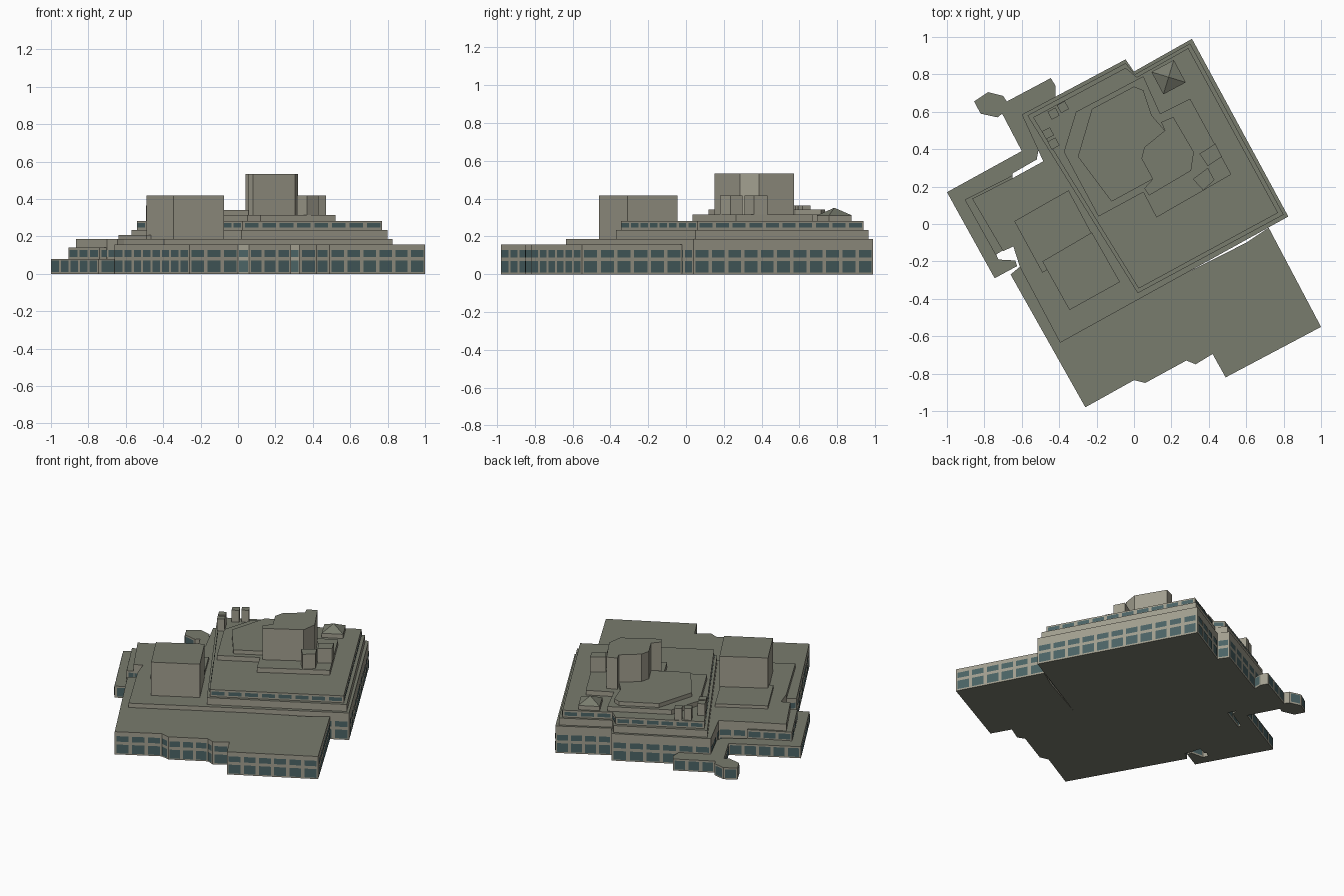
import bpy
import bmesh
from mathutils import Vector

default_cube = bpy.data.objects.get("Cube")
if default_cube:
    bpy.data.objects.remove(default_cube, do_unlink=True)


def make_material(name, colour):
    material = bpy.data.materials.new(name)
    material.use_nodes = True
    material.diffuse_color = (*colour, 1)
    shader = next(n for n in material.node_tree.nodes if n.type == "BSDF_PRINCIPLED")
    shader.inputs["Base Color"].default_value = (*colour, 1)
    return material


WALL, ROOF, GLASS = range(3)
MATERIALS = [
    make_material("warm stone wall", (0.36, 0.345, 0.275)),
    make_material("grey green roof", (0.19, 0.2, 0.155)),
    make_material("teal window glass", (0.07, 0.125, 0.13)),
]

# Window rows as (sill, head) heights
GROUND_ROW, UPPER_ROW, ATTIC_ROW = (0.01, 0.07), (0.09, 0.128), (0.247, 0.272)


def finish(name, bm):
    mesh = bpy.data.meshes.new(name)
    bm.to_mesh(mesh)
    bm.free()
    for material in MATERIALS:
        mesh.materials.append(material)
    building_part = bpy.data.objects.new(name, mesh)
    bpy.context.collection.objects.link(building_part)


def counter_clockwise(outline):
    pairs = zip(outline, outline[1:] + outline[:1])
    area = sum(a[0] * b[1] - b[0] * a[1] for a, b in pairs)
    return outline if area > 0 else outline[::-1]


def add_windows(bm, outline, rows, pitch=0.1, fill=0.78):
    """Lay evenly spaced glass panes just proud of every wall."""
    for start, end in zip(outline, outline[1:] + outline[:1]):
        a, b = Vector((*start, 0)), Vector((*end, 0))
        length = (b - a).length
        if length < 0.05:
            continue
        along = (b - a).normalized()
        outward = Vector((along.y, -along.x, 0)) * 0.003
        count = max(1, round(length / pitch))
        bay = length / count
        for i in range(count):
            middle = a + along * bay * (i + 0.5) + outward
            half = along * bay * fill / 2
            for sill, head in rows:
                low, high = Vector((0, 0, sill)), Vector((0, 0, head))
                corners = (middle - half + low, middle + half + low,
                           middle + half + high, middle - half + high)
                pane = bm.faces.new([bm.verts.new(c) for c in corners])
                pane.material_index = GLASS


def block(name, outline, bottom, top, rows=()):
    """Extrude a plan outline, with roof colour on level faces."""
    outline = counter_clockwise(outline)
    bm = bmesh.new()
    base = bm.faces.new([bm.verts.new((x, y, bottom)) for x, y in outline])
    result = bmesh.ops.extrude_face_region(bm, geom=[base], use_keep_orig=True)
    lifted = [v for v in result["geom"] if isinstance(v, bmesh.types.BMVert)]
    bmesh.ops.translate(bm, verts=lifted, vec=(0, 0, top - bottom))
    bmesh.ops.recalc_face_normals(bm, faces=bm.faces)
    for face in bm.faces:
        face.material_index = ROOF if abs(face.normal.z) > 0.5 else WALL
    add_windows(bm, outline, rows)
    finish(name, bm)


# Front podium with its stepped facade
block("front_podium", [
    (-0.26, -0.98), (0, -0.835), (0.06, -0.85), (0.28, -0.73), (0.33, -0.75),
    (0.42, -0.695), (0.49, -0.82), (1, -0.55), (0.72, -0.02), (0.6, -0.1),
    (-0.39, -0.6), (-0.6, -0.22), (-0.66, -0.27)],
    0, 0.157, (GROUND_ROW, UPPER_ROW))

# Main two-storey body with the left wing
block("main_body", [
    (-0.395, -0.635), (0.825, 0.04), (0.31, 0.99), (0, 0.815), (-0.045, 0.88),
    (-0.6, 0.585), (-0.485, 0.335), (-0.64, 0.25), (-0.865, 0.135),
    (-0.7, -0.145), (-0.645, -0.12), (-0.61, -0.23)],
    0, 0.187, (GROUND_ROW, UPPER_ROW))

# Single-storey terrace, covered way and many-sided pavilion
block("side_terrace_and_pavilion", [
    (-0.66, -0.1), (-0.65, 0.27), (-0.52, 0.345), (-0.51, 0.4), (-0.45, 0.6),
    (-0.42, 0.665), (-0.42, 0.74), (-0.445, 0.78), (-0.68, 0.655),
    (-0.7, 0.685), (-0.78, 0.705), (-0.855, 0.655), (-0.82, 0.59),
    (-0.73, 0.57), (-0.705, 0.59), (-0.6, 0.39), (-1, 0.17),
    (-0.745, -0.29), (-0.625, -0.225), (-0.635, -0.195), (-0.725, -0.19),
    (-0.74, -0.155)],
    0, 0.08, (GROUND_ROW,))

block("wing_upper_storey",
      [(-0.905, 0.13), (-0.74, -0.165), (-0.65, -0.11), (-0.65, 0.26)],
      0.08, 0.14, (UPPER_ROW,))

# Recessed upper levels of the main body
block("setback_storey", [
    (0.02, -0.37), (0.8, 0.05), (0.3, 0.965), (0.005, 0.8), (-0.045, 0.86),
    (-0.57, 0.58)], 0.187, 0.235)
block("attic_storey", [
    (0.025, -0.345), (0.77, 0.06), (0.29, 0.94), (0.015, 0.785), (-0.045, 0.835),
    (-0.54, 0.57)], 0.235, 0.283, (ATTIC_ROW,))

# Left plant room on its low plinth
block("plant_room_plinth",
      [(-0.64, 0.015), (-0.35, 0.18), (-0.2, -0.1), (-0.49, -0.26)],
      0.187, 0.208)
block("plant_room",
      [(-0.49, -0.2), (-0.225, -0.045), (-0.075, -0.31), (-0.345, -0.46)],
      0.187, 0.418)

# Rooftop deck, faceted hall and tall curved-in tower
block("roof_deck", [
    (-0.375, 0.385), (-0.31, 0.6), (0.05, 0.79), (0.14, 0.59), (0.3, 0.67),
    (0.52, 0.265), (0.12, 0.035), (0.05, 0.17), (-0.19, 0.04)],
    0.283, 0.315)
block("faceted_hall", [
    (-0.3, 0.36), (-0.225, 0.615), (0, 0.735), (0.05, 0.715), (0.095, 0.58),
    (0.165, 0.5), (0.06, 0.41), (0.1, 0.24), (-0.12, 0.12)],
    0.315, 0.342)
block("tower", [
    (0.21, 0.572), (0.32, 0.385), (0.305, 0.285), (0.08, 0.152), (0.055, 0.19),
    (0.1, 0.24), (0.04, 0.35), (0.055, 0.41), (0.165, 0.5), (0.145, 0.545)],
    0.283, 0.532)

# Stair heads beside the tower
block("rear_stair_head",
      [(0.35, 0.375), (0.435, 0.43), (0.47, 0.36), (0.395, 0.31)], 0.315, 0.418)
block("front_stair_head",
      [(0.315, 0.24), (0.395, 0.3), (0.43, 0.235), (0.37, 0.18)], 0.315, 0.418)

# Roof vents, squares turned with the building
ALONG = Vector((0.88, 0.47))
ACROSS = Vector((-0.47, 0.88))


def square(centre, half):
    signs = [(-1, -1), (1, -1), (1, 1), (-1, 1)]
    return [tuple(Vector(centre) + (ALONG * u + ACROSS * v) * half)
            for u, v in signs]


for number, spot in enumerate(
        [(-0.38, 0.625), (-0.43, 0.59), (-0.46, 0.485), (-0.43, 0.43)], 1):
    block(f"roof_vent_{number}", square(spot, 0.024), 0.283, 0.365)

# Pyramid skylight on a low kerb
skylight_plan = square((0.185, 0.785), 0.068)
block("skylight_kerb", skylight_plan, 0.283, 0.312)
pyramid = bmesh.new()
rim = [pyramid.verts.new((x, y, 0.312)) for x, y in skylight_plan]
peak = pyramid.verts.new((0.185, 0.785, 0.352))
for first, second in zip(rim, rim[1:] + rim[:1]):
    pyramid.faces.new((first, second, peak)).material_index = ROOF
finish("skylight_pyramid", pyramid)
